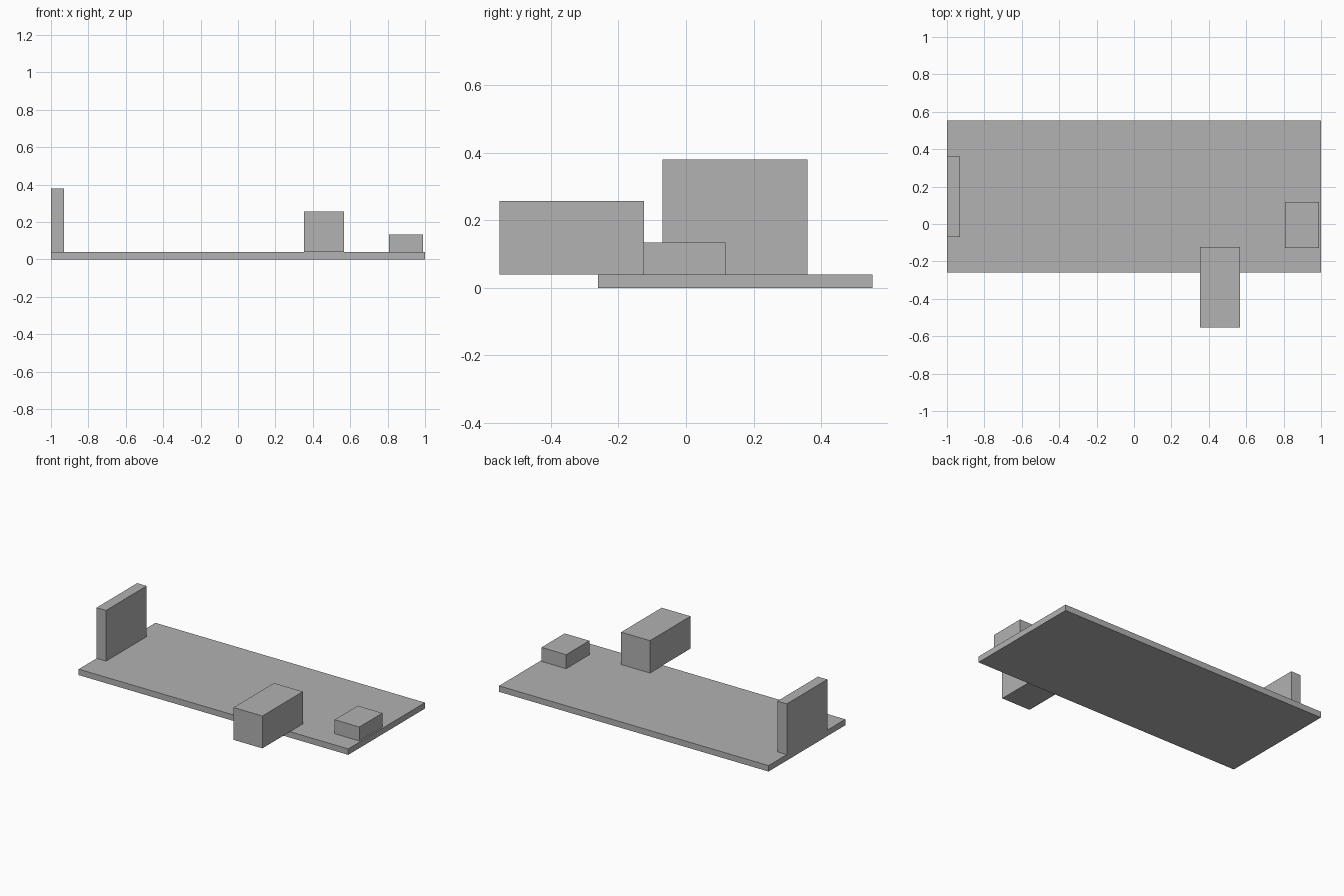
import bpy
import bmesh
from mathutils import Vector

cube = bpy.data.objects.get("Cube")
if cube:
    bpy.data.objects.remove(cube, do_unlink=True)

# Single matte grey for every part
grey = bpy.data.materials.new("plain grey")
grey.use_nodes = True
colour = (0.445, 0.445, 0.445, 1)
grey.diffuse_color = colour
grey.node_tree.nodes["Principled BSDF"].inputs["Base Color"].default_value = colour


def box(name, low, high):
    """Box between two opposite corners."""
    low, high = Vector(low), Vector(high)
    bm = bmesh.new()
    bmesh.ops.create_cube(bm, size=1)
    bmesh.ops.scale(bm, vec=high - low, verts=bm.verts)
    mesh = bpy.data.meshes.new(name)
    bm.to_mesh(mesh)
    bm.free()
    mesh.materials.append(grey)
    obj = bpy.data.objects.new(name, mesh)
    obj.location = (low + high) / 2
    bpy.context.collection.objects.link(obj)
    return obj


TOP = 0.04  # upper surface of the board

# Flat board
box("base_board", (-1, -0.26, 0), (1, 0.553, TOP))
# Thin upright panel on the right end
box("upright_panel", (-1, -0.07, TOP), (-0.93, 0.36, 0.38))
# Long block overhanging the front edge
box("overhanging_block", (0.354, -0.553, TOP), (0.568, -0.124, 0.257))
# Low block near the left end
box("low_block", (0.807, -0.128, TOP), (0.99, 0.117, 0.134))
